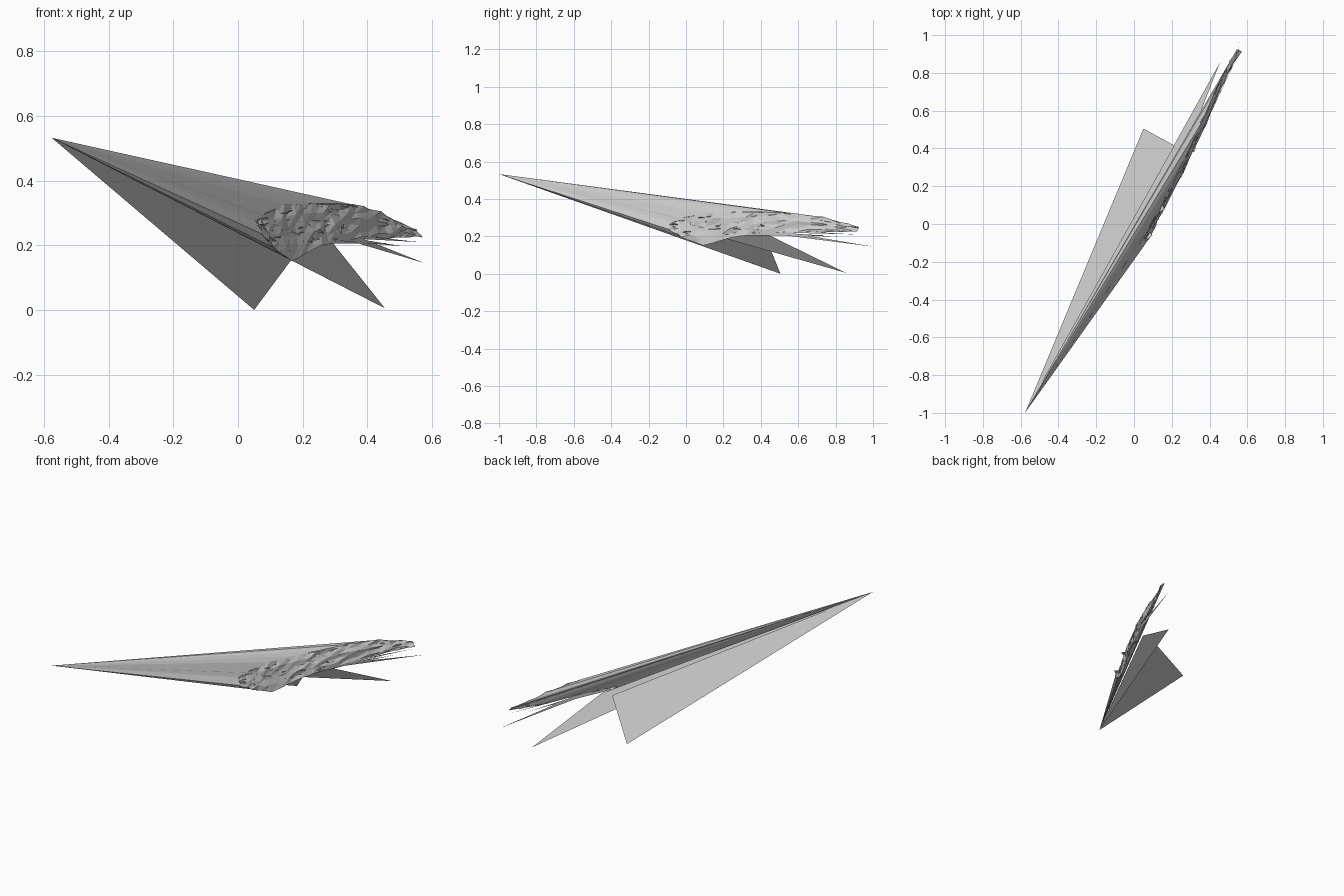
import bpy, random
from mathutils import Vector

if "Cube" in bpy.data.objects:
    bpy.data.objects.remove(bpy.data.objects["Cube"])

random.seed(4)
APEX = Vector((-0.577, -1.0, 0.533))


def build(name, tris):
    verts, faces = [], []
    for t in tris:
        faces.append(tuple(range(len(verts), len(verts) + len(t))))
        verts += [tuple(p) for p in t]
    me = bpy.data.meshes.new(name)
    me.from_pydata(verts, [], faces)
    ob = bpy.data.objects.new(name, me)
    bpy.context.collection.objects.link(ob)
    return ob


def fan(points):
    return [(APEX, Vector(a), Vector(b)) for a, b in zip(points, points[1:])]


# hull sections: x, y, lower z, upper z
SECT = [(0.075, -0.085, 0.235, 0.275), (0.105, -0.02, 0.195, 0.30),
        (0.165, 0.095, 0.155, 0.325), (0.235, 0.23, 0.19, 0.33),
        (0.30, 0.36, 0.215, 0.33), (0.38, 0.53, 0.222, 0.325),
        (0.46, 0.72, 0.222, 0.303), (0.51, 0.82, 0.225, 0.275),
        (0.565, 0.915, 0.228, 0.25)]


def hull(u, v):
    f = max(0, min(u, 0.9999)) * (len(SECT) - 1)
    i = int(f)
    x, y, lo, hi = [a + (b - a) * (f - i) for a, b in zip(SECT[i], SECT[i + 1])]
    return Vector((x - 0.02 * v * v, y + 0.01 * v, lo + (hi - lo) * v))


# crumpled outer skin of the hull
NU, NV = 24, 5
grid = [[hull(i / NU, j / NV) + Vector((random.uniform(-.006, .006),
         random.uniform(-.006, .006), random.uniform(-.004, .004)))
         for j in range(NV + 1)] for i in range(NU + 1)]
skin = []
for i in range(NU):
    for j in range(NV):
        a, b, c, d = grid[i][j], grid[i+1][j], grid[i+1][j+1], grid[i][j+1]
        skin += [(a, b, c), (a, c, d)]
build("hull_skin", skin)

# sheets drawn from the hull outline to the far point
build("nose_fan", fan([hull(0.25, 0), hull(0.125, 0), hull(0, 0), hull(0, 1),
                       hull(0.125, 1), hull(0.25, 1), hull(0.375, 1)]))
build("upper_fan", fan([hull(k / 8, 1) for k in range(3, 9)]))
build("tail_fan", fan([hull(1, 1), hull(1, 0)]))
build("lower_fan", fan([hull(k / 8, 0) for k in range(2, 9)]))

# thin slivers between hull and far point
slivers = []
for k in range(40):
    u, v = random.random(), random.random()
    slivers += fan([hull(u, v), hull(u + random.uniform(-.05, .05),
                                     min(1, v + random.uniform(0, .2)))])
build("slivers", slivers)

# short broken shards near the nose and belly
shards = []
for k in range(50):
    p = hull(random.uniform(0, .6), random.random())
    q = p + Vector((.03, .056, 0)) * random.uniform(-1, 1)
    r = p + Vector((random.uniform(-.02, .015), random.uniform(-.03, .03),
                    random.uniform(-.03, .02)))
    r.z = max(r.z, 0.152)
    shards.append((p, q, r))
build("shards", shards)

# tail spikes
spikes = []
for tip, u in (((0.577, 1.0, 0.145), .55), ((0.56, 0.915, 0.21), .6),
               ((0.51, 0.82, 0.197), .5), ((0.47, 0.75, 0.205), .45)):
    spikes.append((hull(u, 0), hull(u + .06, .06), Vector(tip)))
build("tail_spikes", spikes)

# two large wing triangles
build("large_wing", [(APEX, Vector((0.05, 0.505, 0.0)), Vector((0.215, 0.415, 0.222)))])
build("rear_wing", [(APEX, Vector((0.455, 0.855, 0.005)), Vector((0.285, 0.42, 0.218)))])
